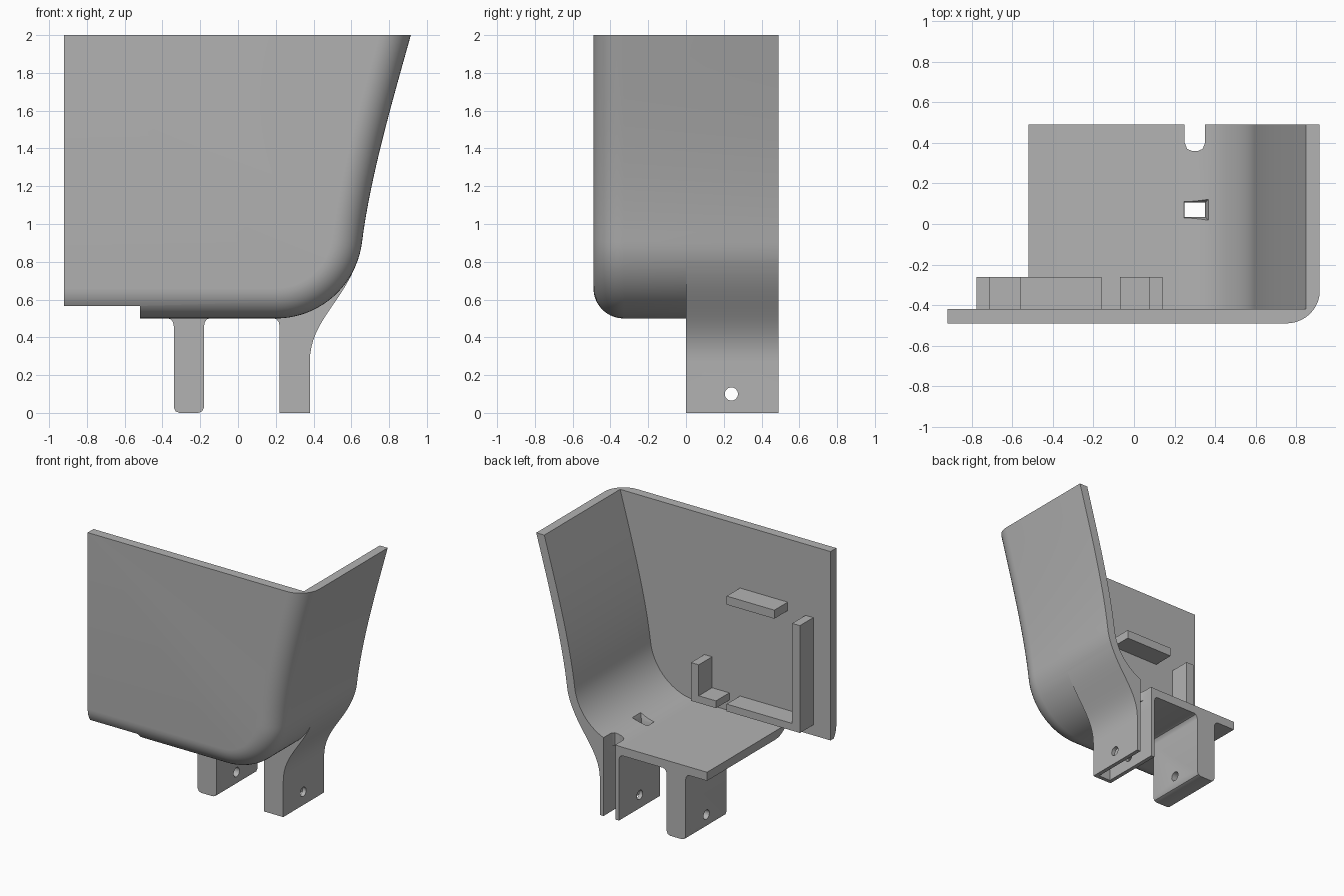
import bpy, bmesh, math
from mathutils import Vector
from mathutils.geometry import interpolate_bezier

if "Cube" in bpy.data.objects:
    bpy.data.objects.remove(bpy.data.objects["Cube"], do_unlink=True)

GREY = (0.45, 0.45, 0.45, 1)
grey = bpy.data.materials.new("plain grey")
grey.use_nodes = True
grey.diffuse_color = GREY
grey.node_tree.nodes["Principled BSDF"].inputs["Base Color"].default_value = GREY

LEFT, BACK, FRONT, TOP = -0.92, 0.49, -0.49, 2.0
WALL, ROUND = 0.065, 0.16


def loft(name, rings):
    """Closed solid through rings of equal length."""
    bm = bmesh.new()
    loops = [[bm.verts.new(p) for p in ring] for ring in rings]
    n = len(loops[0])
    for a, b in zip(loops, loops[1:]):
        for i in range(n):
            j = (i + 1) % n
            bm.faces.new((a[i], a[j], b[j], b[i]))
    bm.faces.new(loops[0])
    bm.faces.new(loops[-1])
    bmesh.ops.recalc_face_normals(bm, faces=bm.faces)
    mesh = bpy.data.meshes.new(name)
    bm.to_mesh(mesh)
    bm.free()
    obj = bpy.data.objects.new(name, mesh)
    bpy.context.collection.objects.link(obj)
    mesh.materials.append(grey)
    return obj


def prism_y(name, outline, y0, y1):
    return loft(name, [[(x, y, z) for x, z in outline] for y in (y0, y1)])


def box(name, x0, x1, y0, y1, z0, z1):
    return prism_y(name, [(x0, z0), (x1, z0), (x1, z1), (x0, z1)], y0, y1)


def combine(target, tool, operation):
    """Apply a boolean and remove the tool."""
    tool.hide_render = True
    mod = target.modifiers.new("combine", 'BOOLEAN')
    mod.operation, mod.solver, mod.object = operation, 'EXACT', tool
    bpy.context.view_layer.objects.active = target
    bpy.ops.object.modifier_apply(modifier=mod.name)
    bpy.data.objects.remove(tool, do_unlink=True)


def bezier(a, b, c, d, n):
    pts = interpolate_bezier(*[Vector((*p, 0)) for p in (a, b, c, d)], n)
    return [p.to_2d() for p in pts]


def arc_point(degrees):
    a = math.radians(degrees)
    return Vector((0.2 + 0.46 * math.sin(a), 0.96 - 0.46 * math.cos(a)))


# Outer profile: flat floor, round bend, flaring side wall
path = [Vector((LEFT, 0.5))] + [arc_point(83 * i / 20) for i in range(20)]
path += bezier(arc_point(83), (0.70, 1.25), (0.82, 1.66), (0.915, TOP), 20)


def offset_path(d):
    out = []
    for i, p in enumerate(path):
        before = (p - path[i - 1]).normalized() if i else Vector((1, 0))
        after = (path[i + 1] - p).normalized() if i + 1 < len(path) else before
        t = (before + after).normalized()
        if i + 1 == len(path):
            out.append(p + Vector((-d / t.y, 0)))
        else:
            out.append(p + Vector((-t.y, t.x)) * d)
    return out


# Shell with a rounded front edge
rings = [(0, BACK)]
for i in range(11):
    a = math.pi / 2 * i / 10
    rings.append((ROUND * (1 - math.cos(a)), FRONT + ROUND * (1 - math.sin(a))))
shell = loft("shell", [[(p.x, y, p.y) for p in offset_path(d) + [Vector((LEFT, TOP))]]
                       for d, y in rings])

# Hollow interior, open at the top, back and one side
inner = offset_path(WALL)
inner[0].x = -1.2
rise = (inner[-1] - inner[-2]).normalized()
inner += [inner[-1] + rise * 0.3, Vector((-1.2, inner[-1].y + rise.y * 0.3))]
combine(shell, prism_y("interior_cutter", inner, FRONT + 0.07, 0.7), 'DIFFERENCE')
combine(shell, box("floor_end_cutter", -1.3, -0.52, -0.7, 0.8, 0.3, 0.566), 'DIFFERENCE')

# Solid leg with filleted top and rounded foot
half = [(0.05, 0), (0.07, 0.008), (0.08, 0.03), (0.08, 0.46),
        (0.084, 0.48), (0.095, 0.495), (0.115, 0.502), (0.115, 0.53)]
outline = [(-0.26 + x, z) for x, z in half] + [(-0.26 - x, z) for x, z in reversed(half)]
combine(shell, prism_y("solid_leg", outline, 0, BACK), 'UNION')

# Channel leg flowing into the side wall
outline = [(0.22, 0), (0.38, 0)]
outline += bezier((0.38, 0.27), (0.38, 0.48), (0.55, 0.58), arc_point(70), 16)
buried = offset_path(0.03)
outline += [buried[i] for i in range(16, 0, -1)]
outline += [(0.185, 0.53), (0.185, 0.502), (0.205, 0.495), (0.216, 0.48), (0.22, 0.46)]
combine(shell, prism_y("channel_leg", outline, 0, BACK), 'UNION')
combine(shell, box("channel_cutter", 0.25, 0.35, 0.03, 0.7, -0.2, 0.495), 'DIFFERENCE')

# Rounded slot at the back of the floor
slot = [(0.25, 0.7), (0.25, 0.40), (0.262, 0.37), (0.285, 0.36),
        (0.315, 0.36), (0.338, 0.37), (0.35, 0.40), (0.35, 0.7)]
combine(shell, loft("slot_cutter", [[(x, y, z) for x, y in slot] for z in (0.4, 0.8)]),
        'DIFFERENCE')

# Small window in the floor, flared at the top
window = []
for z, g in ((0.4, 0), (0.555, 0), (0.64, 0.03)):
    window.append([(0.25 - g, 0.035 - g, z), (0.35 + g, 0.035 - g, z),
                   (0.35 + g, 0.105 + g, z), (0.25 - g, 0.105 + g, z)])
combine(shell, loft("window_cutter", window), 'DIFFERENCE')

# Pin hole through both legs
circle = [(0.24 + 0.035 * math.cos(math.tau * i / 24),
           0.10 + 0.035 * math.sin(math.tau * i / 24)) for i in range(24)]
combine(shell, loft("pin_cutter", [[(x, y, z) for y, z in circle] for x in (-0.6, 0.6)]),
        'DIFFERENCE')

bpy.ops.object.select_all(action='DESELECT')
shell.select_set(True)
bpy.context.view_layer.objects.active = shell
bpy.ops.object.shade_smooth_by_angle(angle=math.radians(30))

# Retaining ribs on the inside of the front plate
for name, x0, x1, z0, z1 in (
        ("tall_rib", -0.775, -0.71, 0.645, 1.46),
        ("lower_rib", -0.71, -0.16, 0.645, 0.70),
        ("upper_rib", -0.56, -0.16, 1.455, 1.52),
        ("corner_rib", 0.075, 0.14, 0.645, 0.935),
        ("corner_rib_foot", -0.07, 0.075, 0.645, 0.70)):
    box(name, x0, x1, -0.43, -0.26, z0, z1)
